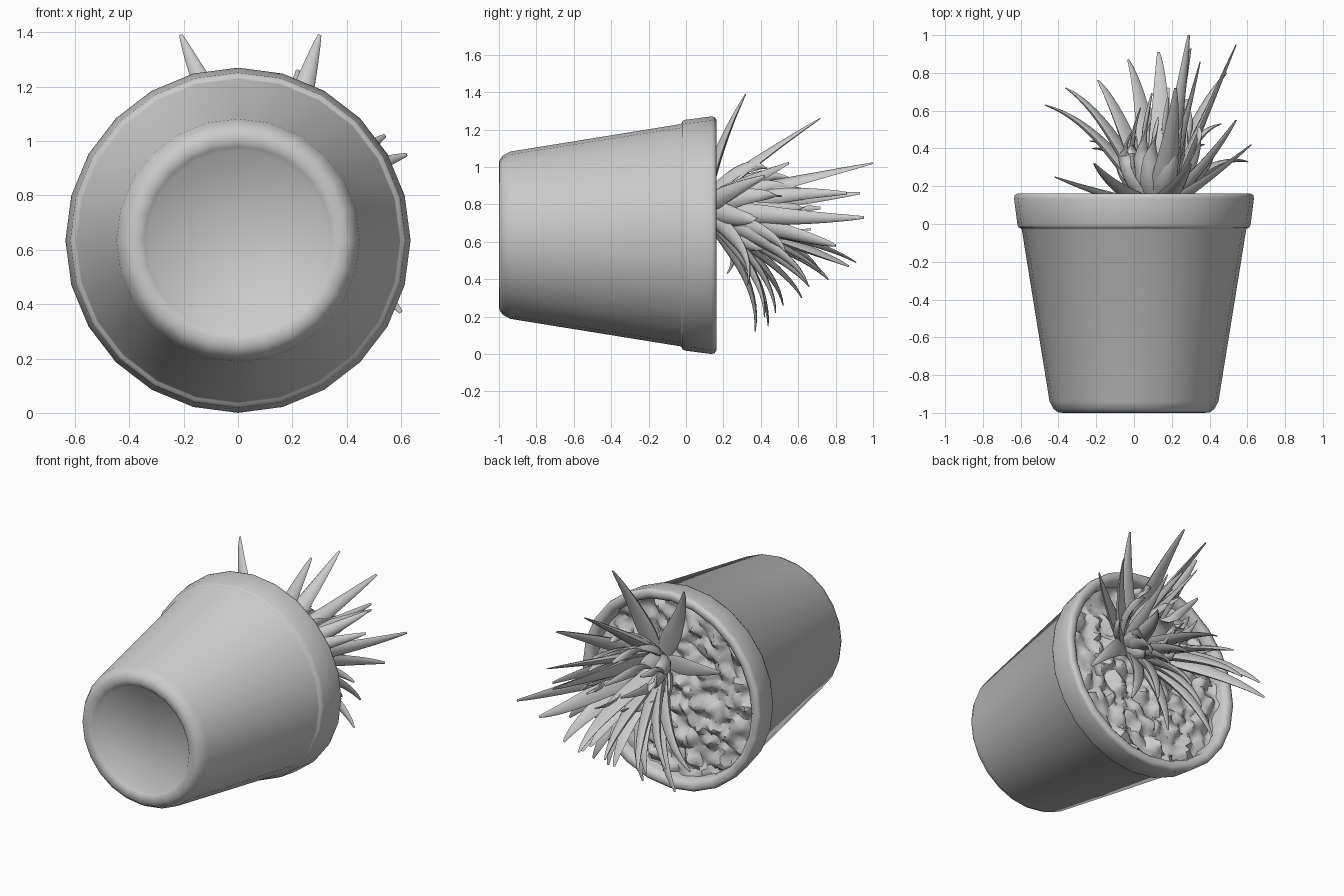
import bpy, bmesh, math, random
from mathutils import Vector, noise

if "Cube" in bpy.data.objects:
    bpy.data.objects.remove(bpy.data.objects["Cube"])

random.seed(4)
CZ = 0.635  # height of the pot axis


def material(name, value):
    m = bpy.data.materials.new(name)
    m.diffuse_color = (value, value, value, 1)
    m.use_nodes = True
    m.node_tree.nodes["Principled BSDF"].inputs["Base Color"].default_value = m.diffuse_color
    return m


clay = material("plain grey", 0.6)


def finish(bm, name, angle):
    bmesh.ops.recalc_face_normals(bm, faces=bm.faces)
    me = bpy.data.meshes.new(name)
    bm.to_mesh(me)
    bm.free()
    ob = bpy.data.objects.new(name, me)
    bpy.context.collection.objects.link(ob)
    me.materials.append(clay)
    bpy.ops.object.select_all(action='DESELECT')
    ob.select_set(True)
    bpy.context.view_layer.objects.active = ob
    bpy.ops.object.shade_smooth_by_angle(angle=math.radians(angle))
    return ob


def bridge(bm, rings):
    for a, b in zip(rings, rings[1:]):
        n = len(a)
        for i in range(n):
            bm.faces.new((a[i], a[(i + 1) % n], b[(i + 1) % n], b[i]))


def ring(bm, radius, y, sides):
    return [bm.verts.new((radius * math.sin(2 * math.pi * i / sides), y,
                          CZ + radius * math.cos(2 * math.pi * i / sides)))
            for i in range(sides)]


# Pot lying on its side: (radius, y) profile from the recessed base to the inner wall
profile = [(0.33, -0.975), (0.345, -0.992), (0.37, -1.0), (0.40, -0.998), (0.425, -0.98),
           (0.447, -0.94), (0.594, -0.03), (0.600, -0.022), (0.611, -0.018), (0.617, -0.005),
           (0.635, 0.135), (0.632, 0.152), (0.617, 0.162), (0.59, 0.16), (0.572, 0.145),
           (0.565, 0.12), (0.555, -0.02)]
bm = bmesh.new()
rings = [ring(bm, r, y, 24) for r, y in profile]
bridge(bm, rings)
bm.faces.new(rings[0])
bm.faces.new(rings[-1])
finish(bm, "pot", 50)

# Lumpy gravel soil filling the mouth
bm = bmesh.new()
rings = [ring(bm, 0.575 * k / 30, 0.07, 90) for k in range(1, 31)]
bridge(bm, rings)
bm.faces.new(rings[0])
for v in bm.verts:
    p = v.co.copy()
    d = noise.voronoi(p * 11)[0]
    v.co.y += 0.065 - 0.085 * d[0] + 0.025 * noise.noise(p * 16)
    shift = noise.noise_vector(p * 13) * 0.018
    v.co += Vector((shift.x, 0, shift.z))
    out = Vector((v.co.x, 0, v.co.z - CZ))
    if out.length > 0.575:
        out *= 0.575 / out.length
        v.co.x, v.co.z = out.x, out.z + CZ
finish(bm, "soil", 40)


# Fleshy pointed leaf: curved path with a tapered, slightly cupped section
def leaf(name, base, control, tip, width):
    bm = bmesh.new()
    rings, steps = [], 12
    axis = Vector((0, 1, 0))
    for k in range(steps + 1):
        t = k / steps
        c = base * (1 - t) ** 2 + control * 2 * t * (1 - t) + tip * t * t
        d = ((control - base) * (1 - t) + (tip - control) * t).normalized()
        side = d.cross(axis).normalized()
        up = side.cross(d)
        w = width * (0.75 + 0.9 * t if t < 0.28 else (1 - t) ** 0.85 * 1.32) + 0.007
        rings.append([])
        for i in range(8):
            a = math.pi * i / 4
            s = math.cos(a)
            h = math.sin(a) * (0.3 if math.sin(a) > 0 else 0.5) + 0.25 * s * s * (1 - t)
            rings[-1].append(bm.verts.new(c + side * w * s + up * w * h))
    bridge(bm, rings)
    bm.faces.new(rings[0])
    bm.faces.new(rings[-1])
    finish(bm, name, 60)


heart = Vector((0.12, 0.1, 0.78))
# Tip positions of the long outer leaves
tips = [(-.21, .32, 1.39), (.30, .32, 1.39), (.62, .42, .95), (.60, .33, .37), (.22, .72, 1.26),
        (.29, 1.0, 1.02), (.54, .95, .73), (.35, .86, .86), (.13, .91, .49), (-.03, .87, .47),
        (-.19, .76, .40), (-.36, .72, .44), (-.47, .63, .42), (-.23, .44, .15), (-.42, .25, .90),
        (.49, .80, .58), (.42, .65, .38), (.54, .55, 1.02), (.05, .37, .12), (.22, .48, .22),
        (.37, .42, .20), (-.08, .52, .26), (.30, .93, .86), (-.22, .40, .55), (.46, .53, .55),
        (.18, .72, .44), (.02, .22, .43), (.28, .66, .36), (.08, .62, .30)]
for n, t in enumerate(tips):
    tip = Vector(t)
    span = tip - heart
    flat = Vector((span.x, 0, span.z))
    base = heart + flat.normalized() * 0.05
    # hanging leaves arch over, upright ones sweep gently
    arch = 0.16 if span.z < -0.15 else -0.05
    wobble = Vector((random.uniform(-.04, .04), 0, random.uniform(-.04, .04)))
    control = base + (tip - base) * 0.55 + Vector((0, arch, 0)) + wobble
    control.y = max(control.y, 0.17)
    leaf("outer_leaf_%02d" % n, base, control, tip, 0.052 if span.z < 0.3 else 0.06)

# Shorter leaves packed around the heart
for n in range(14):
    a = n * 2.4
    r = 0.09 + 0.012 * n
    out = Vector((math.cos(a), 0, math.sin(a)))
    tip = heart + out * r + Vector((0.05, 0.62 - 0.026 * n, 0))
    base = heart + out * 0.03
    control = heart + out * (r + 0.07) + Vector((0, 0.2, 0))
    leaf("inner_leaf_%02d" % n, base, control, tip, 0.055)
